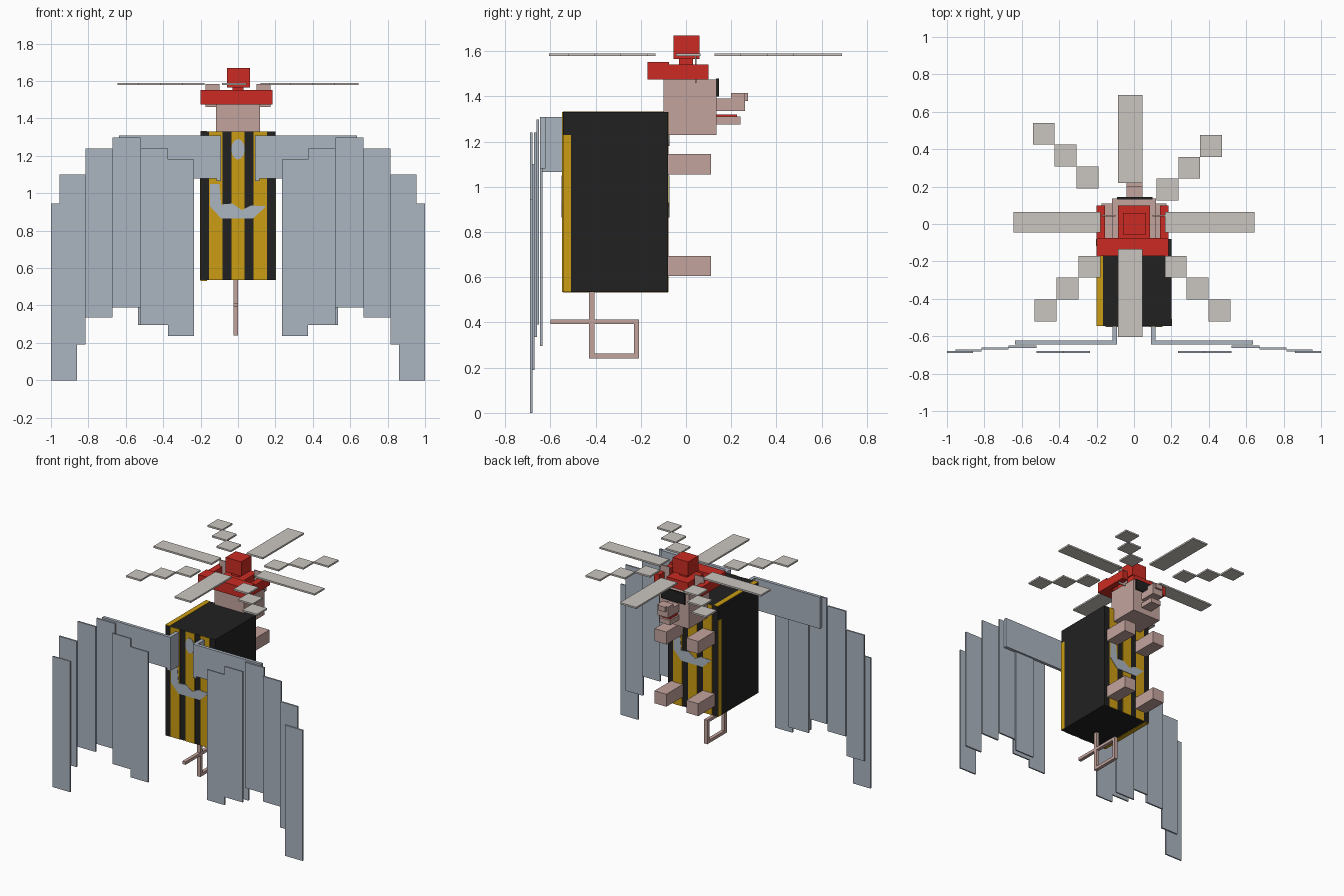
import bpy, bmesh, math

if "Cube" in bpy.data.objects:
    bpy.data.objects.remove(bpy.data.objects["Cube"])


def material(name, r, g, b):
    lin = [(c / 255 / 12.92) if c < 10 else ((c / 255 + 0.055) / 1.055) ** 2.4 for c in (r, g, b)]
    m = bpy.data.materials.new(name)
    m.diffuse_color = (*lin, 1)
    m.use_nodes = True
    m.node_tree.nodes["Principled BSDF"].inputs["Base Color"].default_value = m.diffuse_color
    return m


BLACK = material("black", 33, 33, 33)
YELLOW = material("yellow", 203, 156, 18)
PINK = material("pink", 196, 164, 157)
RED = material("red", 203, 43, 34)
WING = material("blue_grey", 171, 181, 193)
ROTOR = material("warm_grey", 202, 197, 191)


def finish(name, bm, mat):
    bmesh.ops.recalc_face_normals(bm, faces=bm.faces)
    me = bpy.data.meshes.new(name)
    bm.to_mesh(me)
    bm.free()
    me.materials.append(mat)
    ob = bpy.data.objects.new(name, me)
    bpy.context.collection.objects.link(ob)
    return ob


def boxes(name, mat, *ranges):
    """One object made of boxes given as (x0, x1, y0, y1, z0, z1)."""
    bm = bmesh.new()
    for x0, x1, y0, y1, z0, z1 in ranges:
        vs = bmesh.ops.create_cube(bm, size=1)["verts"]
        for v in vs:
            v.co = (x0 + (v.co.x + .5) * (x1 - x0),
                    y0 + (v.co.y + .5) * (y1 - y0),
                    z0 + (v.co.z + .5) * (z1 - z0))
    return finish(name, bm, mat)


def pair(name, mat, *ranges):
    """Boxes plus their mirror images in x."""
    return boxes(name, mat, *ranges, *[(-b[1], -b[0], *b[2:]) for b in ranges])


def plate(name, mat, points, y, turn):
    """Thin x-z outline plate; turn = -1 rotates it half a turn for the back."""
    bm = bmesh.new()
    f = bm.faces.new([bm.verts.new((x * turn, y, z)) for x, z in points])
    ext = bmesh.ops.extrude_face_region(bm, geom=[f])["geom"]
    for v in ext:
        if isinstance(v, bmesh.types.BMVert):
            v.co.y -= 0.006 * turn
    return finish(name, bm, mat)


# Body block
X, Y0, Y1, Z0, Z1 = 0.2, -0.545, -0.08, 0.535, 1.33
boxes("body", BLACK, (-X, X, Y0, Y1, Z0, Z1))

# Painted stripes on front and back
T = 0.003
for side, a, b in (("front", Y0 - T, Y0), ("back", Y1, Y1 + T)):
    boxes(side + "_stripes", YELLOW,
          *[(c - .036, c + .036, a, b, Z0, Z1) for c in (-.12, 0, .12)])
# Edge stripes on the sides, top and bottom
boxes("edge_stripes", YELLOW,
      (X, X + T, Y0, Y0 + .037, Z0, 1.23),
      (-X - T, -X, Y1 - .037, Y1, Z0, 1.23),
      (-X, -X + .035, Y0, Y1, Z1, Z1 + T),
      (-X, -X + .035, Y0, Y1, Z0 - T, Z0))

# Painted grey marks on front and back
swoosh = [(-.15, 1.05), (-.10, 1.05), (-.09, .94), (-.03, .945), (.02, .91), (.07, .935),
          (.15, .93), (.08, .865), (-.09, .865), (-.15, .93)]
oval = [(.036 * math.cos(i * math.pi / 6), 1.235 + .055 * math.sin(i * math.pi / 6)) for i in range(12)]
for side, y, turn in (("front", Y0, 1), ("back", Y1, -1)):
    plate(side + "_swoosh", WING, swoosh, y, turn)
    plate(side + "_oval", WING, oval, y, turn)

# Head, snout and mouth
boxes("head", PINK, (-.118, .118, -.1, .135, 1.23, 1.475))
boxes("snout", PINK, (-.04, .045, .13, .2, 1.335, 1.39), (-.04, .045, .2, .26, 1.335, 1.415),
      (-.025, .03, .26, .275, 1.38, 1.415))
boxes("jaw", PINK, (-.04, .045, .13, .24, 1.275, 1.31))
boxes("tongue", RED, (-.03, .035, .135, .225, 1.31, 1.319))
boxes("glasses", BLACK, (-.09, .1, .132, .145, 1.4, 1.48))
pair("ears", PINK, (.1, .175, .04, .047, 1.46, 1.585))

# Cap: brim, crown, side bands and the hub on top
boxes("cap", RED, (-.2, .185, -.17, -.075, 1.475, 1.552),
      (-.085, .085, -.075, .1, 1.475, 1.54),
      (-.2, -.155, -.075, .1, 1.475, 1.54),
      (.14, .185, -.075, .1, 1.475, 1.54))
boxes("rotor_hub", RED, (-.06, .065, -.055, .06, 1.565, 1.67))
boxes("hub_post", RED, (-.03, .03, -.03, .03, 1.53, 1.57))

# Rotor: four long blades and four stepped diagonals
RZ = (1.578, 1.59)
boxes("long_blades", ROTOR, (-.645, -.18, -.045, .065, *RZ), (.165, .645, -.045, .065, *RZ),
      (-.085, .045, .22, .69, *RZ), (-.085, .045, -.605, -.135, *RZ))
S = 0.117
squares = []
for x, y, sx, sy in ((-.19, .19, -1, 1), (.12, .125, 1, 1), (-.18, -.17, -1, -1), (.165, -.17, 1, -1)):
    for i in range(3):
        xa, xb = sorted((x + sx * S * i, x + sx * S * (i + 1)))
        ya, yb = sorted((y + sy * S * i, y + sy * S * (i + 1)))
        squares.append((xa, xb, ya, yb, *RZ))
boxes("diagonal_blades", ROTOR, *squares)

# Paws
pair("paws", PINK, (.08, .175, -.08, .11, 1.055, 1.145), (.08, .175, -.08, .11, .605, .695))

# Bent tail
TX = (-.025, 0)
boxes("tail", PINK, (*TX, -.43, -.405, .26, .535), (*TX, -.6, -.23, .393, .414),
      (*TX, -.23, -.208, .26, .414), (*TX, -.43, -.208, .24, .262))

# Wings: strut, arm and overlapping feathers
pair("wing_arms", WING, (.09, .115, -.645, -.545, 1.065, 1.308), (.09, .635, -.645, -.622, 1.08, 1.308))
pair("feathers", WING,
     (.235, .375, -.69, -.68, .237, 1.18),
     (.375, .52, -.69, -.68, .295, 1.24),
     (.375, .535, -.645, -.635, .295, 1.08),
     (.52, .67, -.662, -.65, .39, 1.298),
     (.67, .815, -.672, -.66, .335, 1.24),
     (.815, .955, -.682, -.67, .19, 1.1),
     (.86, 1, -.69, -.68, 0, .945))
